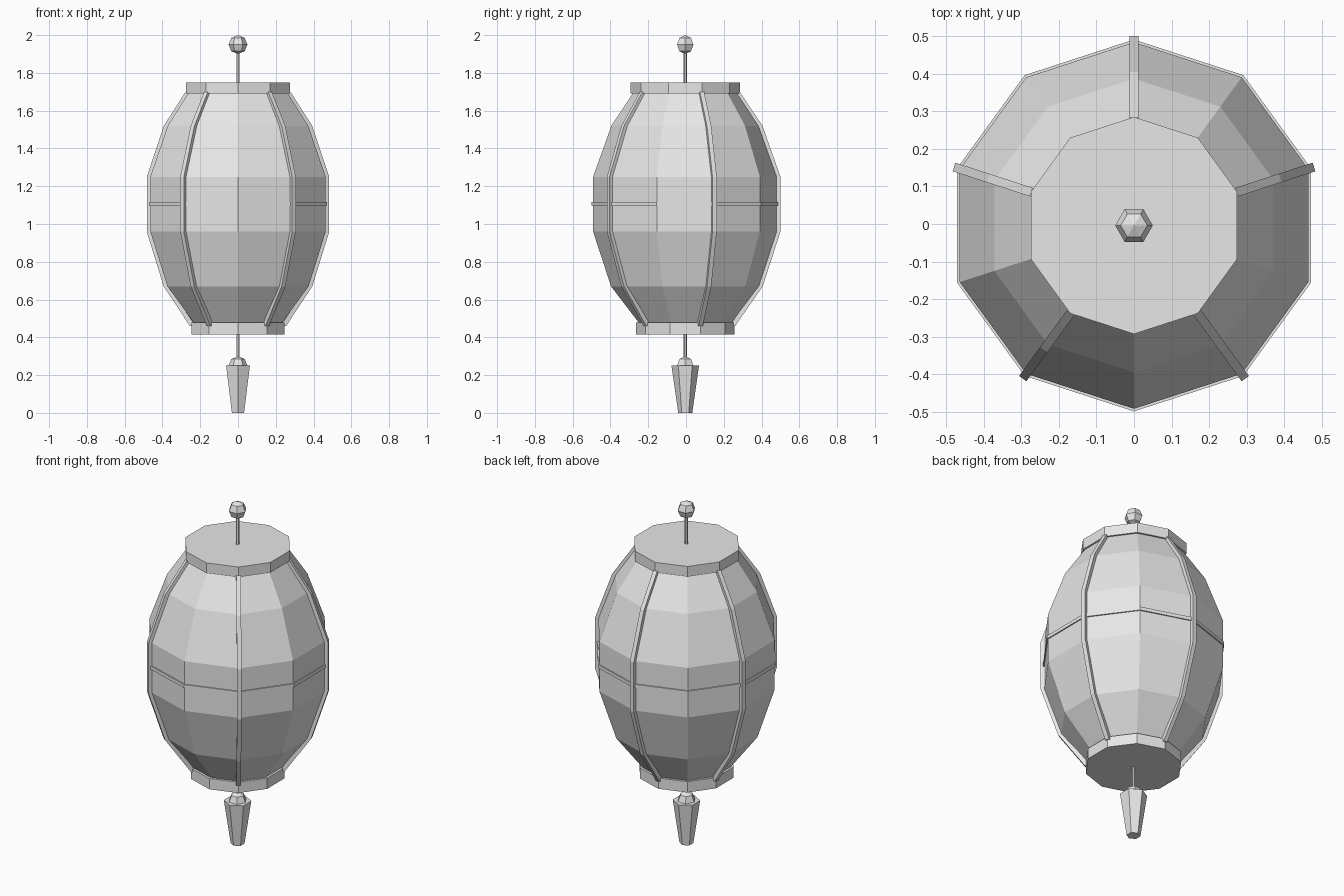
import bpy
import bmesh
import math
from mathutils import Matrix, Vector

cube = bpy.data.objects.get("Cube")
if cube:
    bpy.data.objects.remove(cube, do_unlink=True)

CENTRE_Y = -0.004
SIDES = 10

grey = bpy.data.materials.new("light_grey")
grey.use_nodes = True
grey.diffuse_color = (0.8, 0.8, 0.8, 1)
grey.node_tree.nodes["Principled BSDF"].inputs["Base Color"].default_value = (0.8, 0.8, 0.8, 1)


def finish(name, bm):
    """Turn a bmesh into a flat shaded grey object on the lantern axis."""
    bmesh.ops.recalc_face_normals(bm, faces=bm.faces)
    mesh = bpy.data.meshes.new(name)
    bm.to_mesh(mesh)
    bm.free()
    mesh.materials.append(grey)
    obj = bpy.data.objects.new(name, mesh)
    obj.location.y = CENTRE_Y
    bpy.context.collection.objects.link(obj)
    return obj


def lathe(name, profile, sides):
    """Faceted solid of revolution from (radius, height) pairs, capped at both ends."""
    bm = bmesh.new()
    rings = []
    for r, z in profile:
        angles = [math.pi / 2 + math.tau * i / sides for i in range(sides)]
        rings.append([bm.verts.new((r * math.cos(a), r * math.sin(a), z)) for a in angles])
    for low, high in zip(rings, rings[1:]):
        for i in range(sides):
            j = (i + 1) % sides
            bm.faces.new((low[i], low[j], high[j], high[i]))
    bm.faces.new(rings[0])
    bm.faces.new(rings[-1])
    return finish(name, bm)


def ball(name, radius, z):
    bm = bmesh.new()
    place = Matrix.Translation((0, 0, z)) @ Matrix.Rotation(math.pi / 2, 4, "Z")
    bmesh.ops.create_uvsphere(bm, u_segments=6, v_segments=4, radius=radius, matrix=place)
    return finish(name, bm)


def rib(name, outline, width, depth, angle):
    """Bent bar following the outer outline in one radial plane."""
    bm = bmesh.new()
    turn = Matrix.Rotation(angle, 3, "Z")
    rings = []
    for r, z in outline:
        corners = [(r, -width / 2), (r, width / 2), (r - depth, width / 2), (r - depth, -width / 2)]
        rings.append([bm.verts.new(turn @ Vector((x, y, z))) for x, y in corners])
    for low, high in zip(rings, rings[1:]):
        for i in range(4):
            j = (i + 1) % 4
            bm.faces.new((low[i], low[j], high[j], high[i]))
    bm.faces.new(rings[0])
    bm.faces.new(rings[-1])
    return finish(name, bm)


# Paper body and its waist band
body = [(0.24, 0.47), (0.393, 0.67), (0.488, 0.96), (0.488, 1.25), (0.391, 1.52), (0.272, 1.70)]
lathe("lantern_body", body, SIDES)
lathe("waist_band", [(0.48, 1.097), (0.495, 1.097), (0.495, 1.117), (0.48, 1.117)], SIDES)

# End caps
lathe("top_cap", [(0.289, 1.69), (0.289, 1.75)], SIDES)
lathe("bottom_cap", [(0.26, 0.415), (0.26, 0.478)], SIDES)

# Five ribs on alternate corners
rib_line = [(0.264, 0.46), (0.41, 0.67), (0.504, 0.96), (0.504, 1.25), (0.409, 1.52), (0.288, 1.70)]
for k in range(5):
    rib(f"rib_{k + 1}", rib_line, 0.024, 0.03, math.pi / 2 + math.tau * k / 5)

# Hanging rod and knob
lathe("hanging_rod", [(0.009, 1.74), (0.009, 1.93)], 6)
ball("top_knob", 0.05, 1.95)

# Cord, bead and tassel
lathe("tassel_cord", [(0.009, 0.27), (0.009, 0.43)], 6)
ball("tassel_bead", 0.05, 0.25)
lathe("tassel", [(0.037, 0), (0.073, 0.25)], 6)
